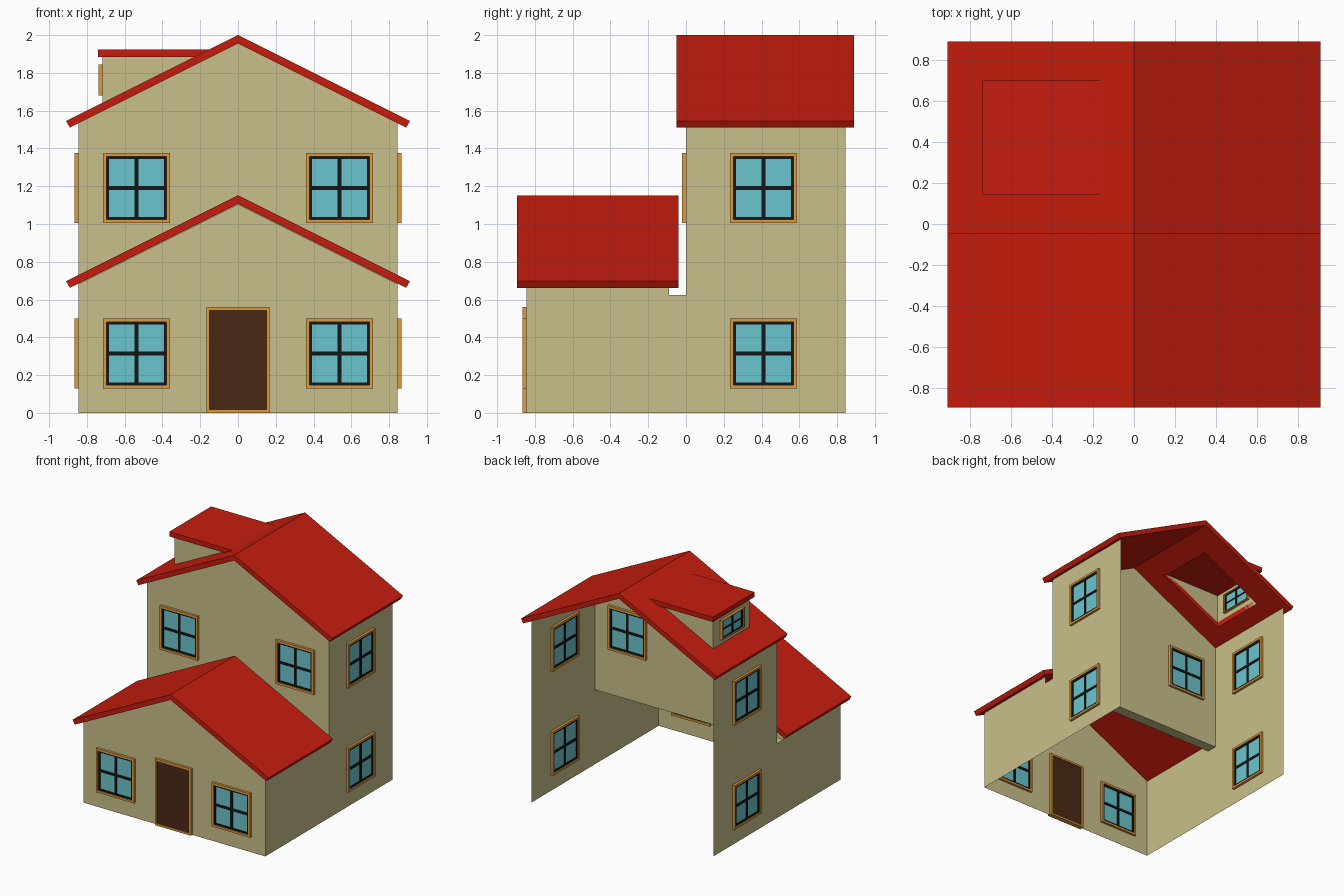
import bpy, bmesh
from math import radians

if "Cube" in bpy.data.objects:
    bpy.data.objects.remove(bpy.data.objects["Cube"])


def material(name, rgb):
    m = bpy.data.materials.new(name)
    m.diffuse_color = (*rgb, 1)
    m.use_nodes = True
    m.node_tree.nodes["Principled BSDF"].inputs["Base Color"].default_value = m.diffuse_color
    return m


RED = material("roof_red", (0.57, 0.012, 0.004))
TAN = material("wall_tan", (0.59, 0.53, 0.26))
GLASS = material("glass_blue", (0.15, 0.56, 0.62))
WOOD = material("frame_wood", (0.73, 0.33, 0.05))
DOOR = material("door_brown", (0.07, 0.021, 0.007))
BLACK = material("sash_black", (0.006, 0.008, 0.008))


def add(name, mesh, loc=(0, 0, 0), turn=0, scale=(1, 1, 1)):
    ob = bpy.data.objects.new(name, mesh)
    ob.location, ob.scale = loc, scale
    ob.rotation_euler.z = radians(turn)
    bpy.context.collection.objects.link(ob)
    return ob


def finish(bm, name, mat):
    mesh = bpy.data.meshes.new(name)
    bm.to_mesh(mesh)
    bm.free()
    if mat:
        mesh.materials.append(mat)
    return mesh


def boxes(name, mat, spans):
    """One mesh of boxes, each given as (x0, x1, y0, y1, z0, z1)."""
    bm = bmesh.new()
    for x0, x1, y0, y1, z0, z1 in spans:
        for v in bmesh.ops.create_cube(bm, size=1)["verts"]:
            v.co = ((x0 + x1) / 2 + v.co.x * (x1 - x0),
                    (y0 + y1) / 2 + v.co.y * (y1 - y0),
                    (z0 + z1) / 2 + v.co.z * (z1 - z0))
    return finish(bm, name, mat)


def ring(w, h, t, d):
    """Four bars of a rectangular frame centred on the origin, facing -y."""
    w, h = w / 2, h / 2
    return [(-w, w, -d, d, h - t, h), (-w, w, -d, d, -h, t - h),
            (-w, t - w, -d, d, t - h, h - t), (w - t, w, -d, d, t - h, h - t)]


def sheet(name, points):
    """Thin flat wall."""
    bm = bmesh.new()
    bm.faces.new([bm.verts.new(p) for p in points])
    return add(name, finish(bm, name, TAN))


def roof(name, apex, y0, y1):
    """Gable slab extruded along y."""
    half = [(0.91, apex - 0.455), (0.89, apex - 0.49)]
    prof = [(0, apex)] + half + [(0, apex - 0.045)] + [(-x, z) for x, z in reversed(half)]
    bm = bmesh.new()
    a, b = ([bm.verts.new((x, y, z)) for x, z in prof] for y in (y0, y1))
    for i, j, k, m in ((0, 1, 2, 3), (0, 3, 4, 5)):
        bm.faces.new([a[n] for n in (i, j, k, m)])
        bm.faces.new([b[n] for n in (m, k, j, i)])
    for i in range(6):
        j = (i + 1) % 6
        bm.faces.new((a[i], a[j], b[j], b[i]))
    bmesh.ops.recalc_face_normals(bm, faces=bm.faces)
    return add(name, finish(bm, name, RED))


# Walls: open at the back, no floor
W = 0.845
for side, x in (("left", -W), ("right", W)):
    sheet(side + "_wall_lower", [(x, -W, 0), (x, W, 0), (x, W, 0.625), (x, -W, 0.625)])
    sheet(side + "_wall_upper", [(x, 0, 0.625), (x, W, 0.625), (x, W, 1.532), (x, 0, 1.532)])
    sheet(side + "_wall_porch", [(x, -W, 0.625), (x, -0.09, 0.625),
                                 (x, -0.09, 0.682), (x, -W, 0.682)])
for name, y, z0, apex in (("porch_front_wall", -W, 0, 1.105), ("upper_front_wall", 0, 0.625, 1.955)):
    sheet(name, [(-W, y, z0), (W, y, z0), (W, y, apex - 0.4225), (0, y, apex),
                 (-W, y, apex - 0.4225)])
sheet("ledge", [(-W, -0.09, 0.625), (W, -0.09, 0.625), (W, 0, 0.625), (-W, 0, 0.625)])

# Roofs, with an opening under the dormer
roof("porch_roof", 1.152, -0.895, -0.04)
main = roof("main_roof", 2.0, -0.05, 0.89)
DX, DY0, DY1 = -0.717, 0.18, 0.665
cutter = add("dormer_cutter", boxes("dormer_cutter", None, [(DX, -0.175, DY0, DY1, 1.4, 2.1)]))
cutter.hide_render = True
cutter.display_type = 'WIRE'
cut = main.modifiers.new("dormer_opening", 'BOOLEAN')
cut.operation, cut.object, cut.solver = 'DIFFERENCE', cutter, 'EXACT'

# Dormer
add("dormer_roof", boxes("dormer_roof", RED, [(-0.74, -0.15, 0.145, 0.70, 1.885, 1.925)]))
sheet("dormer_front_wall", [(DX, DY1, 1.597), (DX, DY0, 1.597), (DX, DY0, 1.886), (DX, DY1, 1.886)])
for side, y in (("near", DY0), ("far", DY1)):
    sheet("dormer_%s_wall" % side, [(DX, y, 1.597), (-0.175, y, 1.868),
                                    (-0.175, y, 1.886), (DX, y, 1.886)])

# Window parts shared by every window
frame = boxes("window_frame", WOOD, ring(0.355, 0.37, 0.018, 0.02))
sash = boxes("window_sash", BLACK, ring(0.319, 0.334, 0.014, 0.012) + [
    (-0.01, 0.01, -0.012, 0.012, -0.153, 0.153),
    (-0.1455, -0.01, -0.012, 0.012, -0.01, 0.01), (0.01, 0.1455, -0.012, 0.012, -0.01, 0.01)])
glass = boxes("window_glass", GLASS, [(-0.1455, 0.1455, -0.006, 0.006, -0.153, 0.153)])


def window(name, loc, turn=0, scale=(1, 1, 1)):
    for part, mesh in (("frame", frame), ("sash", sash), ("glass", glass)):
        add(name + "_" + part, mesh, loc, turn, scale)


for level, z, y in (("lower", 0.315, -W), ("upper", 1.19, 0)):
    for side, s in (("left", -1), ("right", 1)):
        window("%s_%s_front_window" % (level, side), (s * 0.538, y, z))
        window("%s_%s_side_window" % (level, side), (s * W, 0.41, z), 90)
window("dormer_window", (DX, 0.4225, 1.763), 90, (0.84, 1.1, 0.446))

# Door
add("door_frame", boxes("door_frame", WOOD, ring(0.335, 0.56, 0.017, 0.02)), (0, -W, 0.28))
add("door", boxes("door", DOOR, [(-0.1505, 0.1505, -0.012, 0.012, -0.263, 0.263)]), (0, -W, 0.28))
